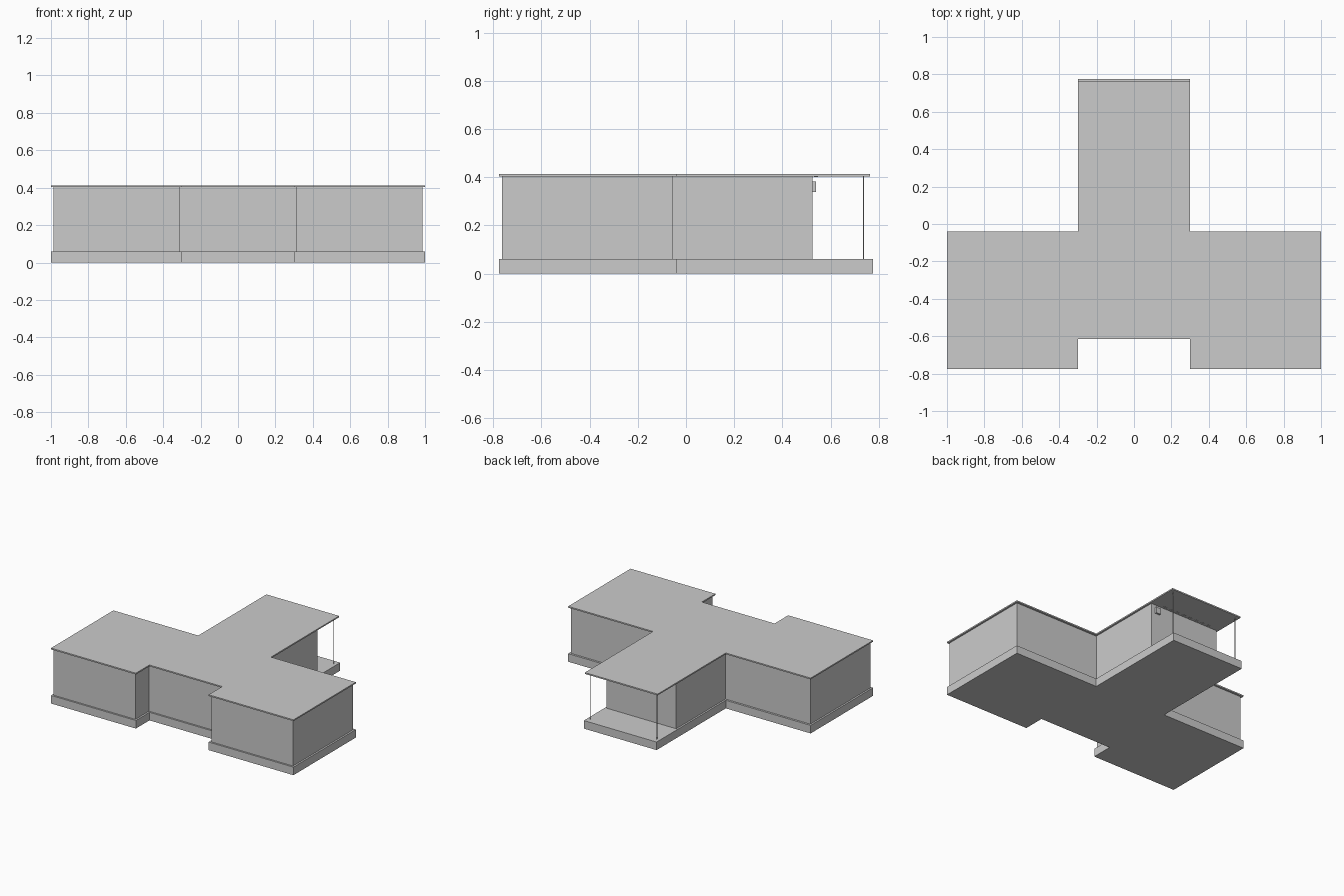
import bpy, bmesh

if "Cube" in bpy.data.objects:
    bpy.data.objects.remove(bpy.data.objects["Cube"])


def prism(name, outline, z0, z1):
    """Extrude a closed plan outline between two heights."""
    bm = bmesh.new()
    face = bm.faces.new([bm.verts.new((x, y, z0)) for x, y in outline])
    top = bmesh.ops.extrude_face_region(bm, geom=[face], use_keep_orig=True)["geom"]
    bmesh.ops.translate(bm, vec=(0, 0, z1 - z0),
                        verts=[g for g in top if isinstance(g, bmesh.types.BMVert)])
    bmesh.ops.recalc_face_normals(bm, faces=bm.faces[:])
    mesh = bpy.data.meshes.new(name)
    bm.to_mesh(mesh)
    bm.free()
    obj = bpy.data.objects.new(name, mesh)
    bpy.context.collection.objects.link(obj)
    return obj


def plan(half_width, front, notch_x, notch_y, wing_back, stem_x, stem_back):
    """T-shaped plan with a front notch, mirrored about x = 0."""
    right = [(notch_x, notch_y), (notch_x, front), (half_width, front),
             (half_width, wing_back), (stem_x, wing_back), (stem_x, stem_back)]
    return right + [(-x, y) for x, y in reversed(right)]


def box(name, x0, x1, y0, y1, z0, z1):
    return prism(name, [(x0, y0), (x1, y0), (x1, y1), (x0, y1)], z0, z1)


# Plinth, walls set in from its edge, and thin flat roof
prism("plinth", plan(1.0, -0.775, 0.30, -0.615, -0.04, 0.30, 0.775), 0, 0.06)
prism("walls", plan(0.987, -0.762, 0.313, -0.602, -0.055, 0.287, 0.525), 0.06, 0.403)
prism("roof", plan(1.0, -0.775, 0.30, -0.615, -0.04, 0.30, 0.763), 0.403, 0.413)

# Slim porch posts
for side, x in (("left", -0.275), ("right", 0.275)):
    bpy.ops.mesh.primitive_cylinder_add(vertices=12, radius=0.003, depth=0.343,
                                        location=(x, 0.736, 0.2315))
    bpy.context.object.name = "porch_post_" + side
    bpy.ops.object.shade_smooth_by_angle()

# Small box on the porch wall
box("wall_box", 0.215, 0.255, 0.525, 0.538, 0.338, 0.383)

# Row of small plain blocks under the porch roof
for i in range(8):
    x = 0.18 - i * 0.055
    box("soffit_block", x - 0.012, x + 0.012, 0.53, 0.548, 0.400, 0.403)
